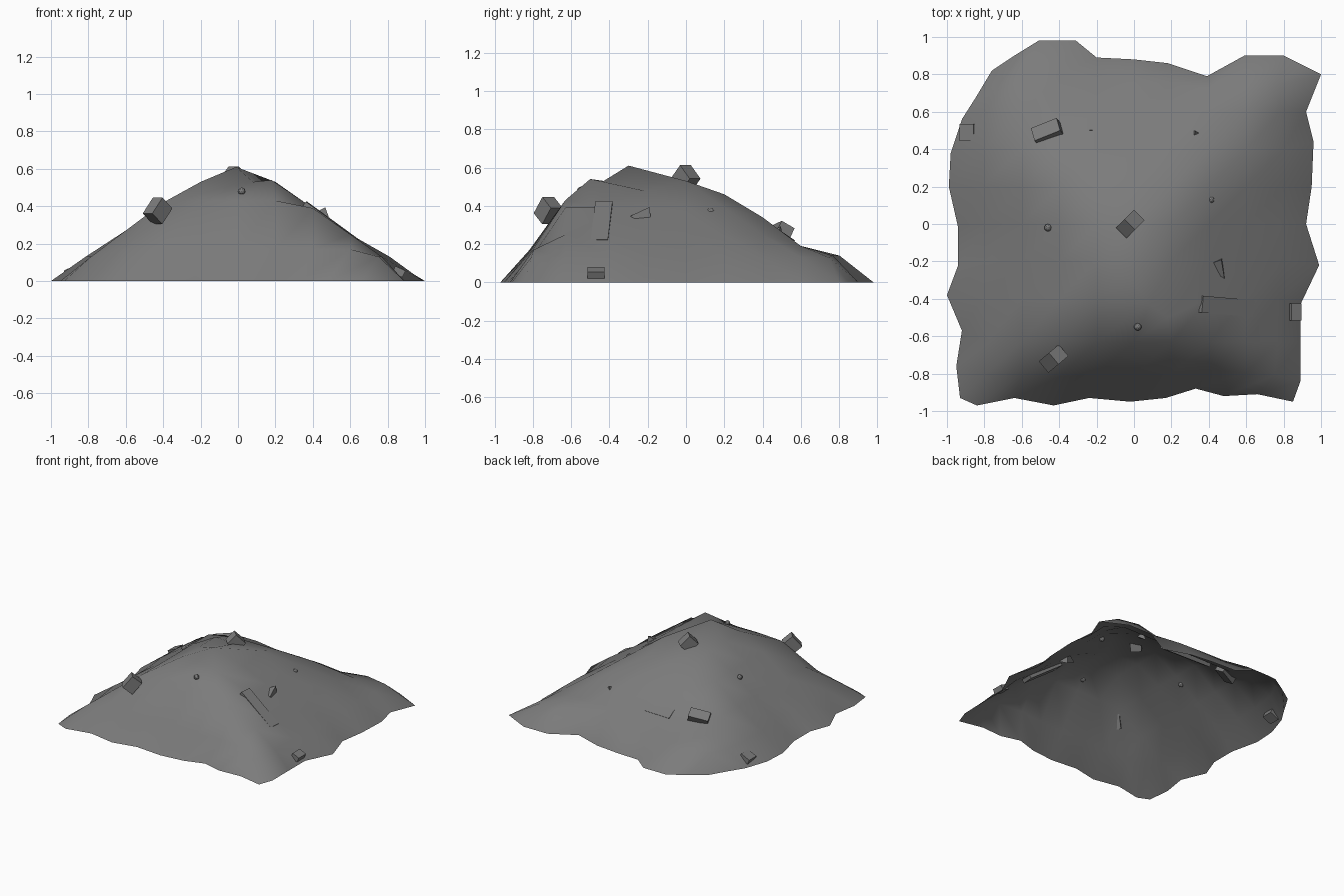
import bpy, bmesh, math

if "Cube" in bpy.data.objects:
    bpy.data.objects.remove(bpy.data.objects["Cube"])

# Ragged ground outline, counter-clockwise from front left corner (40 points)
RIM = [(-.93, -.93), (-.84, -.97), (-.64, -.93), (-.43, -.97), (-.24, -.93), (-.02, -.95),
       (.17, -.93), (.33, -.88), (.48, -.92), (.66, -.91), (.85, -.95),
       (.89, -.84), (.89, -.63), (.89, -.43), (.99, -.22), (.92, 0), (.95, .2), (.96, .44),
       (.92, .6), (1, .8), (.9, .85),
       (.8, .9), (.59, .9), (.39, .79), (.18, .86), (0, .88), (-.2, .89), (-.31, .98),
       (-.51, .98), (-.64, .9), (-.76, .82),
       (-.85, .67), (-.92, .56), (-.98, .38), (-.99, .2), (-.94, -.02), (-.94, -.22),
       (-1, -.38), (-.92, -.57), (-.95, -.76)]
# Slope heights across x, and (y, height) from front to back
SIDE = [0, .13, .27, .42, .53, .61, .53, .39, .25, .13, 0]
DEPTH = [(-1, 0), (-.82, .17), (-.63, .43), (-.4, .56), (-.2, .58), (0, .53), (.2, .46),
         (.4, .34), (.6, .19), (.78, .14), (1, 0)]
# Summit details: grid cell -> exact position
PEAKS = {(5, 3): (.08, -.43, .53), (6, 3): (.18, -.5, .54), (5, 4): (-.01, -.3, .61),
         (6, 4): (.2, -.2, .475), (5, 5): (-.01, -.02, .535)}


def rim_point(i, j):
    if j == 0:
        return RIM[i]
    if i == 10:
        return RIM[10 + j]
    if j == 10:
        return RIM[30 - i]
    return RIM[(40 - j) % 40]


def mound_point(i, j):
    if i in (0, 10) or j in (0, 10):
        return (*rim_point(i, j), 0)
    if (i, j) in PEAKS:
        return PEAKS[i, j]
    x, (y, depth_z) = -1 + .2 * i, DEPTH[j]
    z = min(SIDE[i], depth_z)
    ri = {1: 0, 9: 10}.get(i, i)         # outer ring partly follows the rim
    rj = {1: 0, 9: 10}.get(j, j)
    if i in (1, 9):
        x = .5 * x + .415 * rim_point(ri, rj)[0]
    if j in (1, 9):
        y = .5 * y + .42 * rim_point(ri, rj)[1]
    return (x, y, z)


def add_mesh(name, verts, faces, smooth=False):
    me = bpy.data.meshes.new(name)
    me.from_pydata(verts, [], faces)
    bm = bmesh.new()
    bm.from_mesh(me)
    bmesh.ops.recalc_face_normals(bm, faces=bm.faces)
    if smooth and sum(f.normal.z for f in bm.faces) < 0:
        bmesh.ops.reverse_faces(bm, faces=bm.faces)
    for f in bm.faces:
        f.smooth = smooth
    bm.to_mesh(me)
    bm.free()
    ob = bpy.data.objects.new(name, me)
    bpy.context.collection.objects.link(ob)
    return ob


def place(ob, loc, rot):
    ob.location = loc
    ob.rotation_euler = [math.radians(a) for a in rot]


def block(name, loc, size, rot):
    h = [s / 2 for s in size]
    v = [(x * h[0], y * h[1], z * h[2]) for x in (-1, 1) for y in (-1, 1) for z in (-1, 1)]
    f = [(0, 1, 3, 2), (4, 6, 7, 5), (0, 4, 5, 1), (2, 3, 7, 6), (0, 2, 6, 4), (1, 5, 7, 3)]
    place(add_mesh(name, v, f), loc, rot)


def shard(name, loc, r, rot):
    v = [(r * math.cos(a), r * math.sin(a), -r / 3) for a in (0, 2.094, 4.189)] + [(0, 0, r * .8)]
    place(add_mesh(name, v, [(0, 1, 2), (0, 1, 3), (1, 2, 3), (2, 0, 3)]), loc, rot)


# Mound: open-bottomed smooth shell
pts = [mound_point(i, j) for j in range(11) for i in range(11)]
quads = [(j * 11 + i, j * 11 + i + 1, j * 11 + i + 12, j * 11 + i + 11)
         for j in range(10) for i in range(10)]
add_mesh("rubble_mound", pts, quads, True)

# Broken blocks
block("summit_block", (-.02, 0, .545), (.1, .08, .09), (0, 45, 45))
block("front_block", (-.43, -.72, .375), (.09, .08, .11), (0, 40, 40))
block("back_block", (-.46, .49, .255), (.15, .08, .08), (-30, -10, 22))
block("right_block", (.86, -.47, .05), (.06, .09, .04), (0, 25, 0))
block("left_block", (-.885, .49, .05), (.08, .09, .05), (0, -25, 0))

# Planks lying almost flush with the slopes
block("right_plank", (.495, -.44, .312), (.34, .09, .03), (0, 36, -5))
block("back_plank", (-.05, .52, .23), (.4, .08, .03), (-34, 0, -2))

# Sharp fragments
shard("right_shard", (.45, -.22, .345), .075, (0, 35, 60))
shard("back_shard", (.33, .48, .265), .04, (-30, 0, 0))

# Pebbles
for k, loc in enumerate([(-.46, -.02, .38), (.41, .13, .37), (.02, -.55, .48)]):
    bpy.ops.mesh.primitive_ico_sphere_add(subdivisions=2, radius=.02, location=loc)
    bpy.context.object.name = f"pebble_{k + 1}"

# Dark grey stone everywhere
stone = bpy.data.materials.new("dark_stone")
stone.diffuse_color = (.2, .2, .2, 1)
stone.use_nodes = True
stone.node_tree.nodes["Principled BSDF"].inputs["Base Color"].default_value = stone.diffuse_color
for ob in bpy.data.objects:
    ob.data.materials.append(stone)
